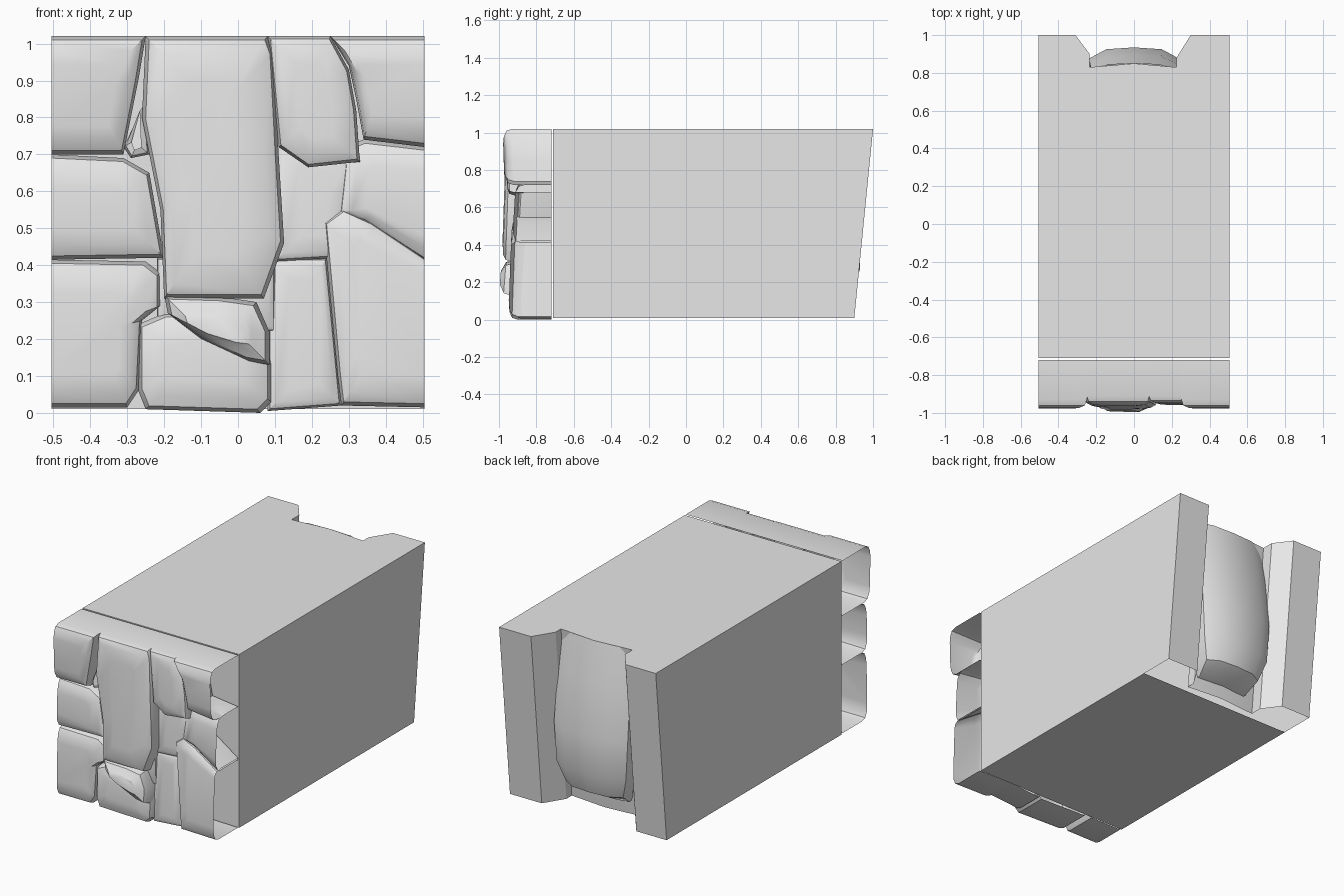
import bpy
import bmesh

if "Cube" in bpy.data.objects:
    bpy.data.objects.remove(bpy.data.objects["Cube"], do_unlink=True)

GREY = (0.8, 0.8, 0.8, 1.0)
SIDE = 0.505      # half width of the block
TOP = 1.02        # height of the block
SEAM = -0.72      # where the facing stones meet the body

stone_grey = bpy.data.materials.new("stone grey")
stone_grey.use_nodes = True
stone_grey.diffuse_color = GREY
stone_grey.node_tree.nodes["Principled BSDF"].inputs["Base Color"].default_value = GREY


def finish(name, bm, angle=0.6):
    """Turn a bmesh into a smooth shaded stone object."""
    bmesh.ops.recalc_face_normals(bm, faces=bm.faces[:])
    mesh = bpy.data.meshes.new(name)
    bm.to_mesh(mesh)
    bm.free()
    mesh.materials.append(stone_grey)
    obj = bpy.data.objects.new(name, mesh)
    bpy.context.collection.objects.link(obj)
    bpy.ops.object.select_all(action="DESELECT")
    obj.select_set(True)
    bpy.context.view_layer.objects.active = obj
    bpy.ops.object.shade_smooth_by_angle(angle=angle)
    return obj


def bridge(bm, lower, upper, skip=lambda a, b: False):
    """Join two closed rings with quads."""
    for i in range(len(lower)):
        j = (i + 1) % len(lower)
        if not skip(lower[i], lower[j]):
            bm.faces.new((lower[i], lower[j], upper[j], upper[i]))


def on_side(a, b):
    return abs(a.co.x) > 0.5 and abs(b.co.x) > 0.5 and a.co.x * b.co.x > 0


def stone(name, outline, top_y, low_y, round_by=0.05, back=SEAM):
    """Rounded facing stone: an open shell, cut flat at the sides of the block."""
    xs, zs = zip(*outline)
    cx, cz = (min(xs) + max(xs)) / 2, (min(zs) + max(zs)) / 2
    half_x, half_z = (max(xs) - min(xs)) / 2, (max(zs) - min(zs)) / 2
    bm = bmesh.new()

    def ring(inset, depth, flat=None):
        verts = []
        for x, z in outline:
            new_x = x if abs(x) >= SIDE else cx + (x - cx) * (1 - inset / half_x)
            new_z = cz + (z - cz) * (1 - inset / half_z)
            t = (new_z - cz + half_z) / (half_z + half_z)
            y = low_y + (top_y - low_y) * t + depth
            verts.append(bm.verts.new((new_x, flat if flat is not None else y, new_z)))
        return verts

    rings = [ring(0, 0, back), ring(0, round_by), ring(round_by * 0.2, round_by * 0.4),
             ring(round_by * 0.8, round_by * 0.1), ring(min(half_x, half_z) * 0.6, 0)]
    for lower, upper in zip(rings, rings[1:]):
        bridge(bm, lower, upper, on_side)
    bm.faces.new(rings[-1])
    return finish(name, bm)


# Main body with a groove down its leaning back
profile = [(-SIDE, -0.71), (-SIDE, 1), (-0.31, 1), (-0.235, 0.9), (-0.235, 0.83),
           (0, 0.85), (0.225, 0.83), (0.225, 0.88), (0.3, 1), (SIDE, 1), (SIDE, -0.71)]
body = bmesh.new()
upper = [body.verts.new((x, y, TOP)) for x, y in profile]
lower = [body.verts.new((x, y - (0.1 if y > 0 else 0), 0.01)) for x, y in profile]
bridge(body, lower, upper)
body.faces.new(upper)
floor = [body.verts.new((x, y, 0.01)) for x in (-SIDE, SIDE) for y in (-0.71, 0.69)]
body.faces.new((floor[0], floor[1], floor[3], floor[2]))
finish("main_body", body, 0.5)

# Bulging stone set in the back groove
bulge = bmesh.new()
rows = []
for z, y, half in ((TOP, 0.85, 0.23), (0.8, 0.895, 0.24), (0.5, 0.935, 0.245),
                   (0.27, 0.93, 0.23), (0.15, 0.89, 0.19), (0.09, 0.78, 0.17),
                   (0.08, 0.7, 0.17)):
    rows.append([bulge.verts.new((half * u, y - drop * min(1, (y - 0.69) * 4), z))
                 for u, drop in ((-1, 0.16), (-0.97, 0.06), (-0.6, 0.01), (0, 0),
                                 (0.6, 0.01), (0.97, 0.06), (1, 0.16))])
for a, b in zip(rows, rows[1:]):
    for i in range(len(a) - 1):
        bulge.faces.new((a[i], a[i + 1], b[i + 1], b[i]))
finish("back_stone", bulge)

# Facing stones on the model's right
stone("upper_right_stone",
      [(-SIDE, TOP), (-0.25, TOP), (-0.27, 0.9), (-0.31, 0.7), (-SIDE, 0.7)],
      -0.98, -0.97)
stone("middle_right_stone",
      [(-SIDE, 0.7), (-0.31, 0.69), (-0.24, 0.65), (-0.2, 0.42), (-SIDE, 0.415)],
      -0.94, -0.95)
stone("lower_right_stone",
      [(-SIDE, 0.415), (-0.25, 0.41), (-0.21, 0.38), (-0.21, 0.29), (-0.26, 0.25),
       (-0.27, 0.06), (-0.3, 0.015), (-SIDE, 0.015)],
      -0.94, -0.95)
stone("small_chip",
      [(-0.25, 0.84), (-0.24, 0.7), (-0.29, 0.69), (-0.31, 0.72)],
      -0.91, -0.93, 0.03)

# Facing stones in the middle
stone("tall_middle_stone",
      [(-0.25, TOP), (0.08, TOP), (0.095, 0.98), (0.11, 0.7), (0.125, 0.46),
       (0.07, 0.31), (-0.2, 0.31), (-0.21, 0.55), (-0.26, 0.8)],
      -0.96, -0.985)
stone("wedge_stone",
      [(-0.2, 0.32), (-0.05, 0.315), (0.05, 0.3), (0.085, 0.22), (0.085, 0.13),
       (0.03, 0.14), (-0.1, 0.2), (-0.19, 0.27)],
      -0.985, -1.0, 0.06, -0.85)
stone("lower_middle_stone",
      [(-0.27, 0.24), (-0.2, 0.27), (0.06, 0.26), (0.09, 0.13), (0.09, 0.03),
       (0.06, 0), (-0.25, 0.01), (-0.27, 0.06)],
      -0.94, -0.95)
stone("dark_seam_filler",
      [(-0.22, 0.42), (0.1, 0.42), (0.1, 0.22), (-0.22, 0.22)],
      -0.91, -0.9, 0.02)

# Facing stones on the model's left
stone("upper_inner_stone",
      [(0.08, TOP), (0.25, TOP), (0.3, 0.93), (0.32, 0.82), (0.33, 0.68),
       (0.19, 0.665), (0.11, 0.72)],
      -0.95, -0.96, 0.04)
stone("upper_left_stone",
      [(0.25, TOP), (SIDE, TOP), (SIDE, 0.72), (0.34, 0.74), (0.32, 0.85), (0.3, 0.94)],
      -0.98, -0.97)
stone("middle_left_stone",
      [(0.29, 0.72), (0.34, 0.74), (SIDE, 0.72), (SIDE, 0.41), (0.34, 0.52), (0.27, 0.54)],
      -0.91, -0.93)
stone("recessed_stone",
      [(0.1, 0.74), (0.32, 0.7), (0.31, 0.6), (0.27, 0.42), (0.1, 0.41)],
      -0.89, -0.91, 0.03)
stone("lower_inner_stone",
      [(0.08, 0.42), (0.24, 0.42), (0.28, 0.02), (0.08, 0.005)],
      -0.89, -0.91, 0.03)
stone("lower_left_stone",
      [(0.23, 0.52), (0.28, 0.555), (0.36, 0.52), (SIDE, 0.42), (SIDE, 0.015),
       (0.28, 0.02), (0.27, 0.1)],
      -0.93, -0.95)
